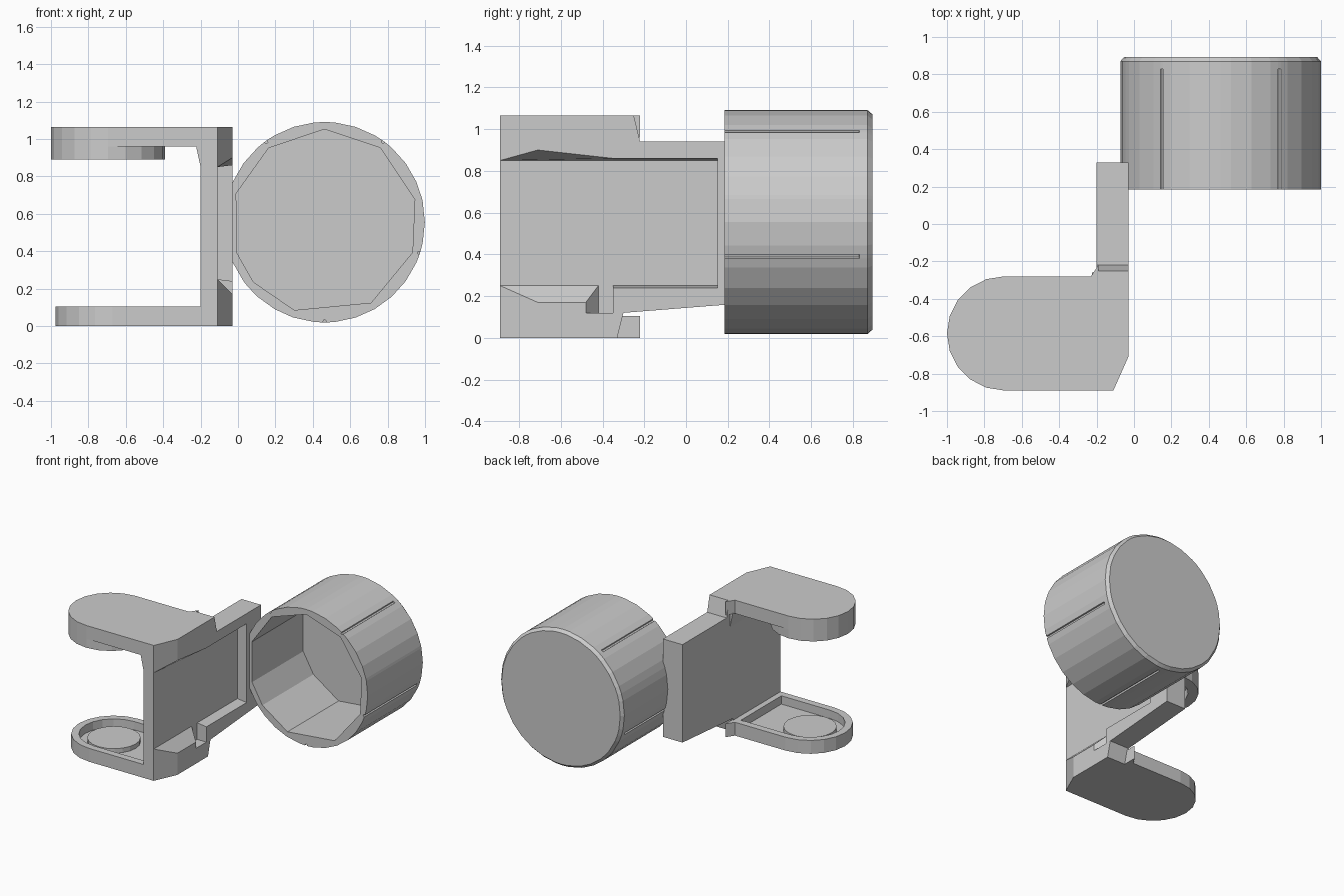
import bpy, bmesh
from math import sin, cos, pi, radians

if "Cube" in bpy.data.objects:
    bpy.data.objects.remove(bpy.data.objects["Cube"])


def loft(name, loops, closed=False):
    """Skin equal-length loops of 3D points; cap the ends unless closed."""
    bm = bmesh.new()
    rings = [[bm.verts.new(p) for p in loop] for loop in loops]
    n = len(rings[0])
    pairs = list(zip(rings, rings[1:]))
    if closed:
        pairs.append((rings[-1], rings[0]))
    else:
        bm.faces.new(rings[0])
        bm.faces.new(rings[-1])
    for a, b in pairs:
        for i in range(n):
            j = (i + 1) % n
            bm.faces.new((a[i], a[j], b[j], b[i]))
    bmesh.ops.recalc_face_normals(bm, faces=bm.faces)
    me = bpy.data.meshes.new(name)
    bm.to_mesh(me)
    bm.free()
    ob = bpy.data.objects.new(name, me)
    bpy.context.collection.objects.link(ob)
    return ob


def at_z(pts, z):
    return [(x, y, z) for x, y in pts]


def at_x(pts, x):
    return [(x, y, z) for y, z in pts]


def disc(cx, cy, r, n=20):
    return [(cx + r * cos(2 * pi * i / n), cy + r * sin(2 * pi * i / n)) for i in range(n)]


def arm_plan(cx, m=0.0):
    """Round-ended arm seen from above, inset by m."""
    r = 0.305 - m
    pts = [(-0.19 - m, -0.89 + m), (-0.19 - m, -0.22 - 2 * m), (-0.23 - m, -0.28 - m)]
    for i in range(11):
        a = pi / 2 + pi * i / 10
        pts.append((cx + r * cos(a), -0.585 + r * sin(a)))
    return pts


# Upright wall: thin web
outline = [(-.89, 0), (-.33, 0), (-.30, .12), (.33, .17), (.33, .94),
           (-.22, .94), (-.25, 1.065), (-.89, 1.065)]
loft("wall_web", [at_x(outline, -0.20), at_x(outline, -0.11)])

# Raised border around the recess, flared and chamfered towards the front
inner = outline + [(-.89, .85), (-.35, .85), (.15, .85), (.15, .25), (-.35, .25),
                   (-.35, .12), (-.42, .12), (-.42, .25), (-.89, .25)]
outer = [(-.71 if y == -.89 else y, z) for y, z in outline]
outer += [(-.71, .90), (-.35, .86), (.15, .86), (.15, .24), (-.35, .24),
          (-.35, .12), (-.48, .12), (-.48, .17), (-.71, .17)]
loft("wall_border", [at_x(inner, -0.11), at_x(outer, -0.03)])

# Upper arm, its inside corner gusset and the round lip underneath
top = arm_plan(-0.695)
loft("upper_arm", [at_z(top, 0.96), at_z(top, 1.065)])
gusset = [(-.19, .85), (-.20, .85), (-.225, .965), (-.19, .965)]
loft("upper_gusset", [[(x, y, z) for x, z in gusset] for y in (-0.89, -0.26)])
big, small = disc(-.695, -.585, .305), disc(-.695, -.585, .23)
loft("upper_lip", [at_z(big, .965), at_z(big, .89), at_z(small, .89), at_z(small, .965)],
     closed=True)

# Lower arm: shallow tray with a round pad
base, well = arm_plan(-0.67), arm_plan(-0.67, 0.055)
loft("lower_tray", [at_z(base, 0), at_z(base, .105), at_z(well, .105), at_z(well, .04)])
pad = disc(-.67, -.585, .19)
loft("lower_pad", [at_z(pad, .035), at_z(pad, .075)])

# Cup: round outside with five thin grooves, ten-sided bore, closed at the back
CX, CZ, R, BORE = 0.463, 0.555, 0.536, 0.497
bore_angles = [14, 53, 90, 127, 162, 199, 220, 251, 300, 341, 374]
grooves = [54 + 72 * k for k in range(-1, 4)]
samples = {a % 360: R for a in range(0, 360, 12)}
samples.update({a % 360: R for a in bore_angles})
for g in grooves:
    for a in [s for s in samples if abs((s - g + 180) % 360 - 180) < 2]:
        del samples[a]
    for d, r in ((-1, R), (-.6, R - .012), (.6, R - .012), (1, R)):
        samples[(g + d) % 360] = r
angles = sorted(samples)


def bore_radius(a):
    a = a if a >= 14 else a + 360
    for a0, a1 in zip(bore_angles, bore_angles[1:]):
        if a0 <= a <= a1:
            return BORE * cos(radians(a1 - a0) / 2) / cos(radians(a - (a0 + a1) / 2))


def cup_loop(radius, y):
    return [(CX + radius(a) * cos(radians(a)), y, CZ + radius(a) * sin(radians(a)))
            for a in angles]


loft("cup", [cup_loop(lambda a: R - .02, .893),
             cup_loop(lambda a: R, .87),
             cup_loop(lambda a: R, .83),
             cup_loop(lambda a: samples[a], .829),
             cup_loop(lambda a: samples[a], .185),
             cup_loop(bore_radius, .185),
             cup_loop(bore_radius, .82)])
